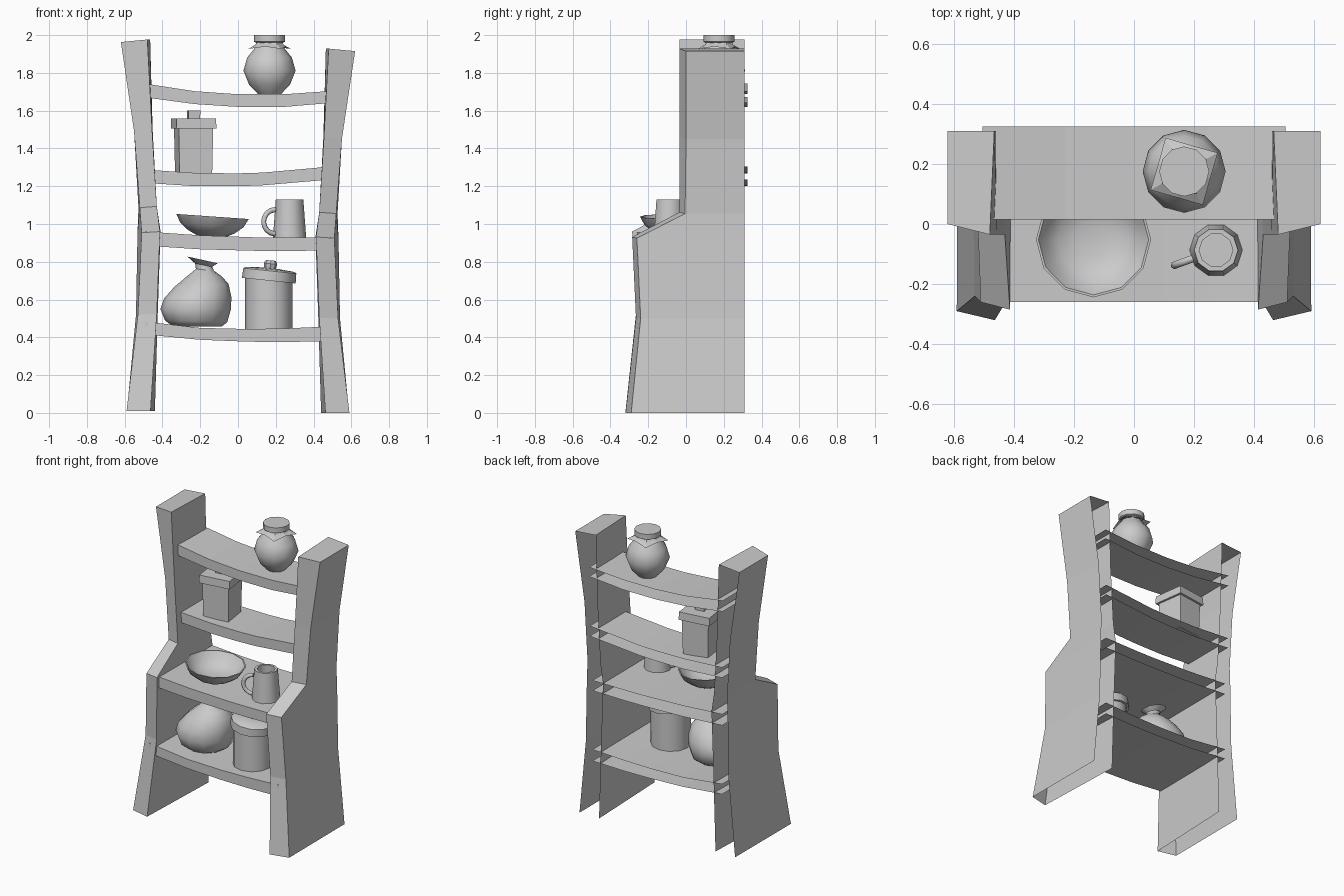
import bpy, bmesh
from math import sin, cos, pi, radians
from mathutils import Vector

if "Cube" in bpy.data.objects:
    bpy.data.objects.remove(bpy.data.objects["Cube"])


def loft(name, sections, closed=True, caps=(True, True), loc=(0, 0, 0), rot=(0, 0, 0), smooth=None):
    """Skin a list of equal-length point sections."""
    bm = bmesh.new()
    rows = [[bm.verts.new(p) for p in s] for s in sections]
    n = len(rows[0])
    for a, b in zip(rows, rows[1:]):
        for i in range(n if closed else n - 1):
            j = (i + 1) % n
            bm.faces.new((a[i], a[j], b[j], b[i]))
    if caps[0]:
        bm.faces.new(rows[0][::-1])
    if caps[1]:
        bm.faces.new(rows[-1])
    bmesh.ops.recalc_face_normals(bm, faces=bm.faces[:])
    me = bpy.data.meshes.new(name)
    bm.to_mesh(me)
    bm.free()
    ob = bpy.data.objects.new(name, me)
    bpy.context.collection.objects.link(ob)
    ob.location = loc
    ob.rotation_euler = [radians(a) for a in rot]
    if smooth:
        bpy.ops.object.select_all(action='DESELECT')
        ob.select_set(True)
        bpy.context.view_layer.objects.active = ob
        bpy.ops.object.shade_smooth_by_angle(angle=radians(smooth))
    return ob


def ring(z, r, n=12, cx=0, tilt=0, turn=0):
    pts = []
    for i in range(n):
        a = 2 * pi * i / n + turn
        pts.append((cx + r * cos(a), r * sin(a), z - tilt * r * cos(a)))
    return pts


def lathe(name, profile, n=12, smooth=38, turn=0, **kw):
    return loft(name, [ring(z, r, n, turn=turn) for z, r in profile], smooth=smooth, **kw)


# Side posts: hollow, open at the back and the bottom
# z, front outer x/y, front inner x/y, back outer x, back inner x
LEVELS = [(0.0, .59, -.29, .463, -.32, .588, .44),
          (0.5, .53, -.24, .43, -.265, .54, .425),
          (0.925, .51, -.26, .413, -.285, .532, .41),
          (1.055, .52, -.005, .43, -.035, .527, .43),
          (1.45, .55, 0, .455, -.035, .55, .452),
          (1.915, .62, 0, .48, -.035, .62, .465)]
for side, name, k, dz in ((1, "right_post", 1, 0), (-1, "left_post", 1.02, .01)):
    secs = []
    for z, xo, yo, xi, yi, xob, xib in LEVELS:
        zo = z * k + dz
        zi = zo + .007 * z
        secs.append([(side * xob, .31, zo), (side * xo, yo, zo),
                     (side * xi, yi, zi), (side * xib, .31, zi)])
    loft(name, secs, closed=False, caps=(False, True))

# Sagging shelves: top, front and underside sheets; x, top z, bottom z
SHELVES = {
    "top_shelf": (.015, .325, [(-.505, 1.745, 1.672), (-.23, 1.703, 1.635), (0, 1.687, 1.62),
                               (.245, 1.687, 1.62), (.505, 1.705, 1.642)]),
    "upper_shelf": (.015, .325, [(-.5, 1.288, 1.218), (-.22, 1.27, 1.20), (0, 1.268, 1.20),
                                 (.13, 1.272, 1.205), (.5, 1.305, 1.236)]),
    "middle_shelf": (-.26, .31, [(-.49, .96, .885), (-.2, .94, .866), (.1, .929, .858),
                                 (.25, .928, .857), (.49, .93, .86)]),
    "lower_shelf": (-.26, .31, [(-.49, .483, .415), (-.2, .45, .387), (.05, .444, .377),
                                (.25, .447, .375), (.49, .458, .38)]),
}
for name, (yf, yb, pts) in SHELVES.items():
    loft(name, [[(x, yb, t), (x, yf, t), (x, yf, b), (x, yb, b)] for x, t, b in pts],
         closed=False, caps=(False, False))

# Preserve jar with cloth cover and lid
JAR = (.167, .175, 1.687)
lathe("jar_body", [(0, .06), (.05, .108), (.125, .138), (.195, .118), (.235, .085), (.262, .068)], loc=JAR)
cloth = []
for z, r_corner, r_mid in ((.282, .068, .066), (.262, .085, .078), (.24, .128, .09)):
    sec = []
    for i in range(8):
        a = radians(29 + 45 * i)
        r = r_mid if i % 2 else r_corner
        sec.append((r * cos(a), r * sin(a), z + (.012 if i % 2 else 0) * (z < .25)))
    cloth.append(sec)
loft("jar_cloth", cloth, caps=(False, False), loc=JAR)
lathe("jar_lid", [(.272, .07), (.278, .083), (.313, .083)], loc=JAR)

# Square canister
CAN = (-.235, .165, 1.268)
for name, prof in (("canister_body", [(0, .087), (.245, .092)]),
                   ("canister_lid", [(.237, .107), (.29, .105)]),
                   ("canister_knob", [(.285, .03), (.334, .032)])):
    lathe(name, [(z, h * 2 ** .5) for z, h in prof], n=4, smooth=None, turn=pi / 4, loc=CAN, rot=(0, 0, 8))

# Shallow bowl
lathe("bowl", [(0, .075), (.025, .125), (.06, .168), (.105, .192),
               (.105, .184), (.062, .155), (.032, .115), (.016, .06)],
      loc=(-.142, -.052, .935), rot=(0, 4, 0))

# Mug with handle
MUG = (.273, -.087, .927)
lathe("mug_body", [(0, .088), (.203, .073), (.203, .056), (.03, .062)], n=10, loc=MUG)
handle = []
for i in range(9):
    a = pi / 2 + pi * i / 8
    c = Vector((.082 - .064 * cos(a), 0, .085 + .064 * sin(a)))
    out = Vector((-cos(a), 0, sin(a)))
    handle.append([c + .014 * (out * cos(t) + Vector((0, 1, 0)) * sin(t))
                   for t in (2 * pi * j / 6 for j in range(6))])
loft("mug_handle", handle, loc=MUG, rot=(0, 0, 200), smooth=62)

# Slumped sack with a flared, tilted mouth: z, radius, x offset, tilt
SACK = [(.458, .13, -.215, 0), (.485, .165, -.222, .03), (.55, .187, -.224, .0), (.61, .178, -.213, -.02),
        (.675, .143, -.193, -.05), (.725, .09, -.178, 0), (.757, .048, -.175, .1),
        (.782, .045, -.182, .2), (.81, .08, -.188, .22), (.80, .058, -.186, .2), (.77, .03, -.182, .2)]
loft("sack", [ring(z, r, 12, cx, t) for z, r, cx, t in SACK], loc=(0, -.03, 0), smooth=40)

# Crock with tilted lid and knob
POT = (.163, -.07, .445)
lathe("crock_body", [(0, .126), (.27, .126)], loc=POT)
LID = (.163, -.07, .70)
lathe("crock_lid", [(0, .143), (.052, .141), (.06, .13), (.066, .05)], loc=LID, rot=(0, 6, 0))
lathe("crock_knob", [(.055, .028), (.09, .036), (.108, .026)], n=8, loc=LID, rot=(0, 6, 0))
